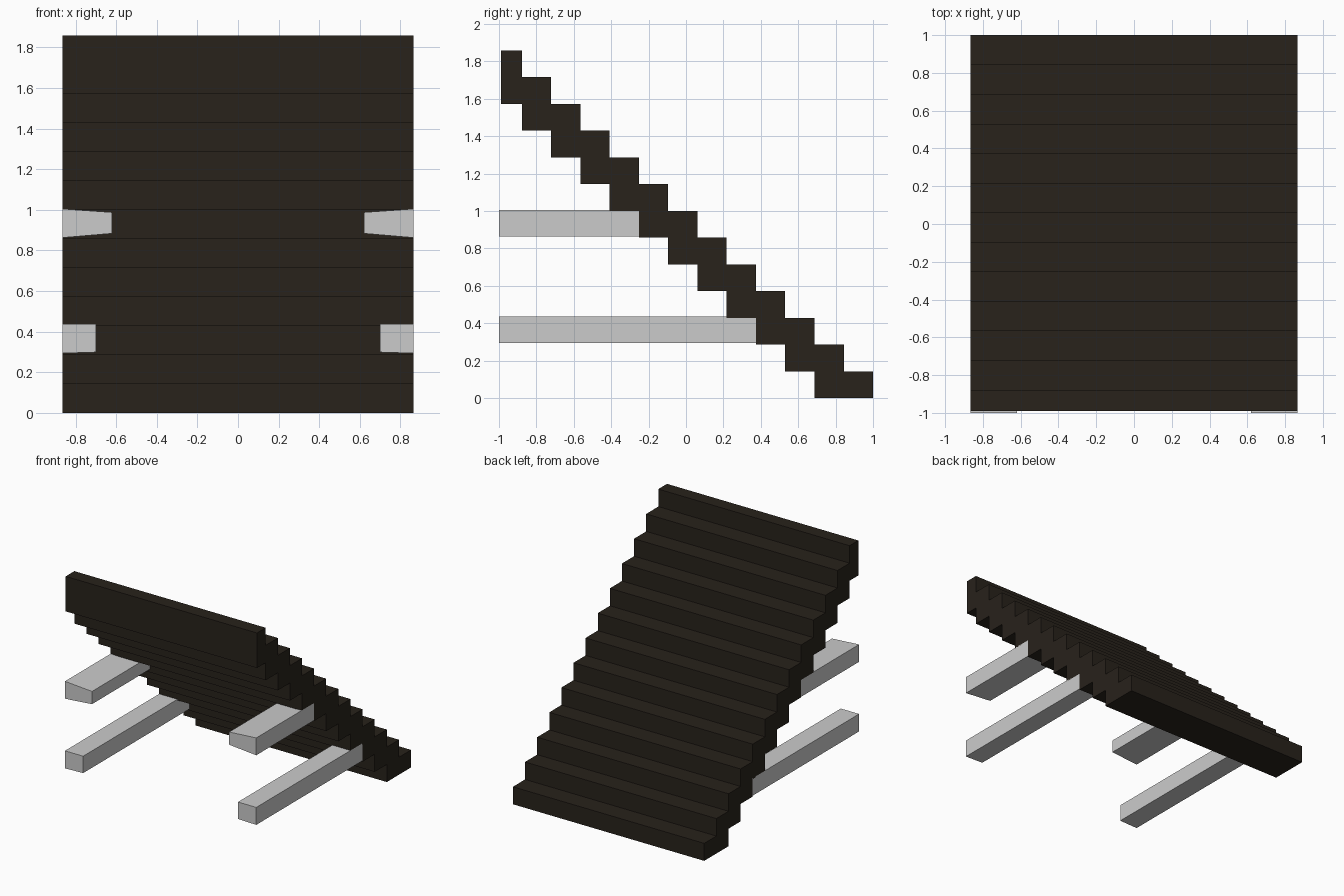
import bpy, bmesh

if "Cube" in bpy.data.objects:
    bpy.data.objects.remove(bpy.data.objects["Cube"])

HALF_W = 0.865
STEPS, RISE, RUN = 13, 0.143, 0.1565
FRONT = -0.99


def prism(name, profile, to_3d, a, b):
    """Extrude a closed 2D profile between positions a and b."""
    bm = bmesh.new()
    ends = [[bm.verts.new(to_3d(p, q, t)) for p, q in profile] for t in (a, b)]
    n = len(profile)
    for i in range(n):
        j = (i + 1) % n
        bm.faces.new((ends[0][i], ends[0][j], ends[1][j], ends[1][i]))
    bm.faces.new(ends[0][::-1])
    bm.faces.new(ends[1])
    bmesh.ops.recalc_face_normals(bm, faces=bm.faces)
    mesh = bpy.data.meshes.new(name)
    bm.to_mesh(mesh)
    bm.free()
    obj = bpy.data.objects.new(name, mesh)
    bpy.context.collection.objects.link(obj)
    return obj


def along_x(y, z, x):
    return (x, y, z)


def along_y(x, z, y):
    return (x, y, z)


# Staircase: zigzag treads up the back, matching zigzag underneath
profile = []
for i in range(STEPS):
    y = 1 - RUN * i
    profile += [(y, RISE * i), (y, RISE * (i + 1))]
profile.append((FRONT, RISE * STEPS))
for i in reversed(range(STEPS - 2)):
    y = 1 - RUN * (i + 2)
    if i == STEPS - 3:
        profile.append((FRONT, RISE * (i + 1)))
    profile += [(y, RISE * (i + 1)), (y, RISE * i)]

stairs = prism("staircase", profile, along_x, -HALF_W, HALF_W)
dark = bpy.data.materials.new("dark_wood")
dark.diffuse_color = (0.021, 0.016, 0.011, 1)
dark.use_nodes = True
dark.node_tree.nodes["Principled BSDF"].inputs["Base Color"].default_value = dark.diffuse_color
stairs.data.materials.append(dark)

# Support beams: horizontal, from the front to the underside of a step
for side, s in (("left", -1), ("right", 1)):
    lower = [(HALF_W, 0.294), (HALF_W, 0.437), (0.70, 0.437), (0.70, 0.299)]
    upper = [(HALF_W, 0.863), (HALF_W, 1.005), (0.62, 0.988), (0.62, 0.884)]
    for level, section, step in (("lower", lower, 2), ("upper", upper, 6)):
        prism(f"{level}_beam_{side}", [(s * x, z) for x, z in section],
              along_y, -1, 1 - RUN * (step + 2))
